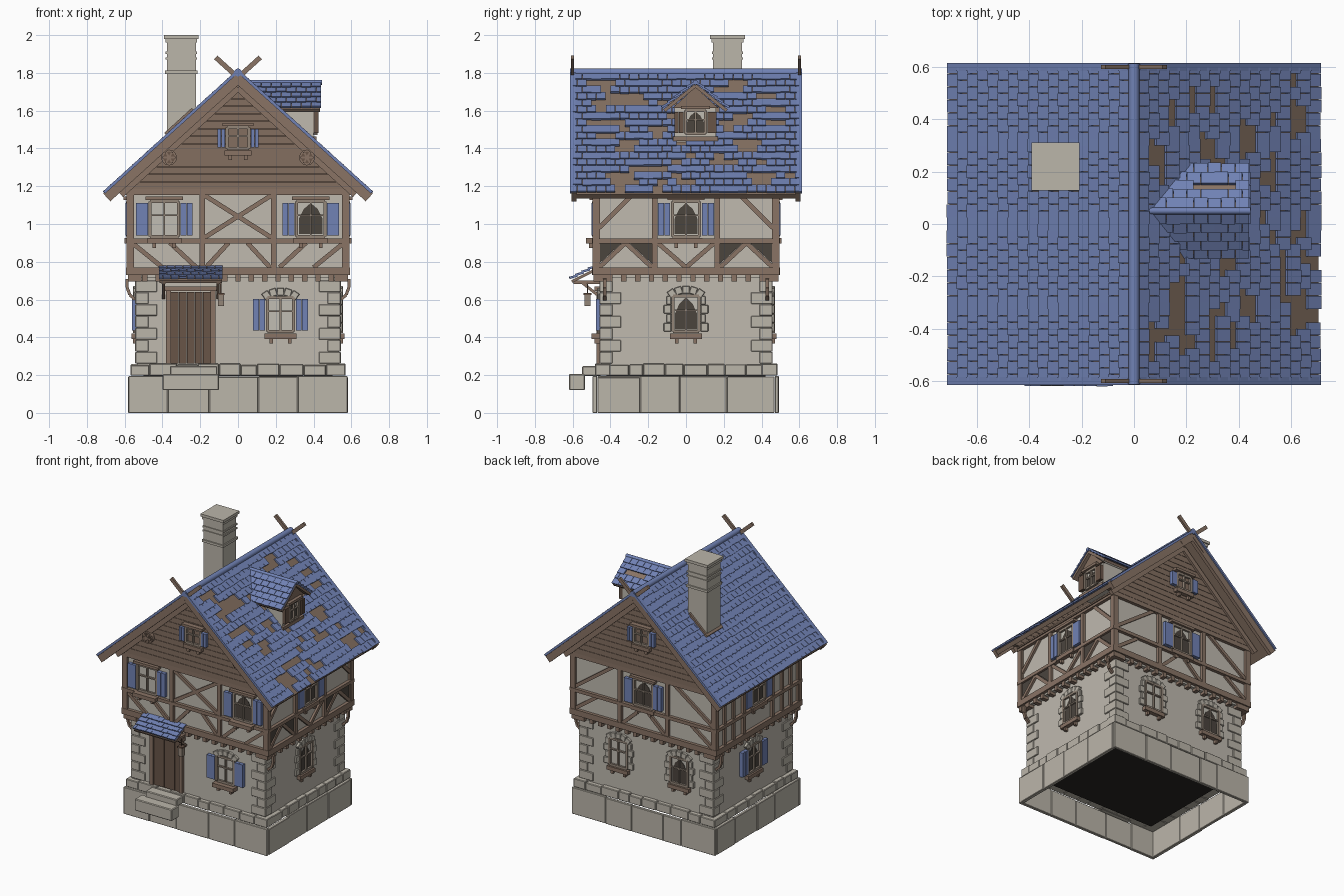
import bpy, bmesh, math, random
from mathutils import Vector, Matrix

random.seed(4)
if "Cube" in bpy.data.objects:
    bpy.data.objects.remove(bpy.data.objects["Cube"], do_unlink=True)

# Flat colours
PALETTE = {
    "plaster": (190, 184, 173), "stone": (186, 180, 168), "timber": (136, 115, 101),
    "siding": (130, 110, 96), "dark_wood": (104, 85, 73), "slate_blue": (112, 129, 179),
    "pale_glass": (192, 188, 178), "smoky_glass": (76, 70, 64), "void": (44, 42, 39),
    "window_frame": (146, 133, 120)}
MATS = {}
for name, rgb in PALETTE.items():
    m = bpy.data.materials.new(name)
    m.use_nodes = True
    col = [(c / 255) ** 2.2 for c in rgb] + [1]
    m.diffuse_color = col
    m.node_tree.nodes["Principled BSDF"].inputs["Base Color"].default_value = col
    MATS[name] = m

parts = {}
FRONT, RIGHT, BACK, LEFT = range(4)


def prism(part, mat, pts, d0, d1, face=FRONT):
    """Extrude a (sideways, up) outline outward from d0 to d1 on one side of the house."""
    bm = parts.setdefault(part, (bmesh.new(), mat))[0]
    rot = Matrix.Rotation(face * math.pi / 2, 3, 'Z')
    a, b = [[bm.verts.new(rot @ Vector((u, -d, z))) for u, z in pts] for d in (d0, d1)]
    n = len(pts)
    bm.faces.new(a)
    bm.faces.new(b[::-1])
    for i in range(n):
        bm.faces.new((a[i], b[i], b[(i + 1) % n], a[(i + 1) % n]))


def box(part, mat, u0, u1, z0, z1, d0, d1, face=FRONT):
    prism(part, mat, [(u0, z0), (u1, z0), (u1, z1), (u0, z1)], d0, d1, face)


def beam(part, mat, p, q, width, d0, d1, face=FRONT):
    p, q = Vector(p), Vector(q)
    t = (q - p).normalized() * width / 2
    n = Vector((-t.y, t.x))
    prism(part, mat, [p - n, q - n, q + n, p + n], d0, d1, face)


def ring(u, z, r, n=12):
    return [(u + r * math.cos(k * math.tau / n), z + r * math.sin(k * math.tau / n)) for k in range(n)]


def tiles(part, face, top, low, d0, d1, rows, cols, missing=()):
    """Staggered, overlapping slates down one slope."""
    a = Vector(top)
    s = (Vector(low) - a) / rows
    n = Vector((-s.y, s.x)).normalized()
    n = n if n.y > 0 else -n
    w = (d1 - d0) / cols
    for r in range(rows):
        for c in range(cols + r % 2):
            if (r, c) in missing:
                continue
            e0 = max(d0, d0 + (c - .5 * (r % 2)) * w)
            e1 = min(d1, d0 + (c + 1 - .5 * (r % 2)) * w)
            p, q = a + s * r, a + s * (r + 1.12 + random.uniform(0, .1))
            prism(part, "slate_blue", [p, q + n * .008, q + n * .02, p + n * .012],
                  e0 + .0008, e1 - .0008, face)


def course(part, face, half, z0, z1, d0, d1, size):
    """A row of stones with uneven lengths."""
    n = round(2 * half / size)
    cuts = [-half] + [-half + 2 * half * (k + random.uniform(-.2, .2)) / n for k in range(1, n)] + [half]
    for u0, u1 in zip(cuts, cuts[1:]):
        box(part, "stone", u0 + .001, u1 - .001, z0, z1 - random.uniform(0, .01),
            d0, d1 - random.uniform(0, .006), face)


def window(face, u, z0, z1, w, D, shutter=None, sw=.066, pane="pale_glass", gothic=True,
           stone=False, sill=.03):
    h, a = w / 2, z1 - z0
    box("window_panes_" + pane, pane, u - h, u + h, z0, z1, D, D + .006, face)
    if gothic:
        arch = [(-.42, .06), (.42, .06), (.42, .5), (.25, .78), (0, .95), (-.25, .78), (-.42, .5)]
        prism("dark_panes", "smoky_glass", [(u + x * w, z0 + y * a) for x, y in arch], D, D + .009, face)
    for x, t in ((-h, .016), (h, .016), (0, .009)):
        box("window_frames", "window_frame", u + x - t / 2, u + x + t / 2, z0, z1, D, D + .022, face)
    for z, t in ((z0, .016), (z1, .016), (z0 + a * .6, .009)):
        box("window_frames", "window_frame", u - h, u + h, z - t / 2, z + t / 2, D, D + .02, face)
    if sill:
        box("window_boxes", "timber", u - h - .015, u + h + .015, z0 - .038, z0 - .01, D, D + sill, face)
    for s in (-1, 1):
        if sill:
            x = u + s * h * .7
            box("sill_corbels", "timber", x - .009, x + .009, z0 - .062, z0 - .038, D, D + sill * .7, face)
        if shutter:
            for k in (0, 1):
                x = u + s * (h + .01 + sw * (k + .5) / 2)
                box("shutters_" + shutter, shutter, x - sw / 4 + .001, x + sw / 4 - .001,
                    z0 + .005, z1 - .008, D, D + .026, face)
    if stone:
        # Fan of arch stones, and jambs where there are no shutters
        for k in range(-2, 3):
            t = k * .3
            p = Vector((u + math.sin(t) * w * .8, z1 + .012 - (1 - math.cos(t)) * .09))
            beam("window_stones", "stone", p, p + Vector((math.sin(t), math.cos(t))) * .04, .038, D, D + .02, face)
        if not shutter:
            for s in (-1, 1):
                for k in range(4):
                    x, L = u + s * (h + .008), (.04, .026)[k % 2]
                    box("window_stones", "stone", min(x, x + s * L), max(x, x + s * L),
                        z0 + a * k / 4, z0 + a * (k + .96) / 4, D, D + .018, face)
    else:
        box("window_heads", "timber", u - h - .025, u + h + .025, z1 + .008, z1 + .026, D, D + .035, face)


# Foundation ring, coping stones and ground floor walls
for face in range(4):
    front = face % 2 == 0
    course("foundation_blocks", face, .58 if front else .47, 0, .197, .47 if front else .555, .495 if front else .582, .25)
    course("coping_stones", face, .57 if front else .43, .197, .262, .4 if front else .49, .485 if front else .57, .11)
box("ground_floor_walls", "plaster", -.535, .535, .2, .73, -.45, .45)
box("floor_underside", "void", -.5, .5, .192, .199, -.42, .42)
box("entry_steps", "stone", -.4, -.1, .12, .205, .535, .62)
box("entry_steps", "stone", -.36, -.11, .195, .248, .45, .55)

# Corner stones
for k in range(7):
    lx, ly = ((.115, .07), (.07, .115))[k % 2]
    for s in (-1, 1):
        for t in (-1, 1):
            x, y = s * .544, t * .459
            box("corner_stones", "stone", *sorted((x, x - s * lx)), .262 + k * .063,
                .323 + k * .063, *sorted((y, y - t * ly)))

# Upper floor: plaster core, joist ends and timber frame
box("upper_floor_walls", "plaster", -.57, .57, .715, 1.18, -.475, .475)
BRACES = {
    FRONT: [(-.19, .92, .19, 1.16), (.17, .77, .05, .9), (.56, .9, .4, .77), (.22, .77, .36, .9)],
    RIGHT: [(.46, .98, .28, 1.16), (.46, .77, .32, .9), (.32, .9, .18, .77), (.15, .9, 0, .77)],
    BACK: [(.56, .93, .24, 1.16), (.56, .77, .38, .9), (.17, .77, .03, .9)],
    LEFT: [(.28, .77, .28, 1.16), (.38, .77, .38, 1.16)]}
for face in range(4):
    front = face % 2 == 0
    W, D, post = (.585, .475, .19) if front else (.495, .57, .165)
    args = (D - .02, D + .02, face)
    for s in (-1, 1):
        box("timber_posts", "timber", *sorted((s * W, s * (W - .035))), .73, 1.18, *args)
        box("timber_posts", "timber", s * post - .014, s * post + .014, .76, 1.17, *args)
        for u0, z0, u1, z1 in BRACES[face]:
            beam("timber_braces", "timber", (s * u0, z0), (s * u1, z1), .024, D - .02, D + .015, face)
    for z, t in ((.75, .042), (.91, .024), (1.17, .034)):
        box("timber_rails", "timber", -W, W, z - t / 2, z + t / 2, D - .02, D + .023, face)
    n = 16 if front else 13
    for k in range(n + 1):
        u = (W - .02) * (2 * k / n - 1)
        box("joist_ends", "timber", u - .014, u + .014, .695, .73, D - .06, D + .012, face)
for s in (-1, 1):
    prism("bare_panels", "smoky_glass", [(s * .46, .79), (s * .46, .9), (s * .34, .9)], .57, .578, RIGHT)
    prism("bare_panels", "smoky_glass", [(s * .3, .9), (s * .18, .9), (s * .18, .79)], .57, .578, RIGHT)

# Curved brackets below the overhang
hook = [(.588, .71), (.587, .665), (.573, .625), (.545, .6)]
for s in (-1, 1):
    for d in (-.43, .43):
        for p, q in zip(hook, hook[1:]):
            beam("curved_brackets", "timber", (s * p[0], p[1]), (s * q[0], q[1]), .016, d - .01, d + .01)

# Windows
blue = "slate_blue"
window(FRONT, -.39, .935, 1.12, .15, .475, blue, gothic=False, sill=.055)
window(FRONT, .385, .935, 1.12, .15, .475, blue, sill=.055)
window(FRONT, .225, .43, .61, .14, .45, blue, gothic=False, stone=True, sill=.05)
window(RIGHT, 0, .935, 1.12, .145, .57, blue)
window(RIGHT, 0, .43, .62, .14, .535, stone=True)
window(BACK, 0, .935, 1.12, .15, .475, blue)
window(BACK, -.22, .43, .62, .14, .45, gothic=False, stone=True)
window(BACK, .27, .43, .62, .14, .45, stone=True)
window(LEFT, 0, .935, 1.12, .145, .57, blue)
window(LEFT, 0, .43, .62, .14, .535, blue, stone=True)

# Gables: boarding, edge trim, small windows, crossed finials
prism("attic_core", "siding", [(-.6, 1.17), (.6, 1.17), (0, 1.74)], -.49, .49)
for face in (FRONT, BACK):
    for k in range(14):
        z0, z1 = 1.185 + k * .04, 1.223 + k * .04
        w0, w1 = (1.765 - z0) / .915, max(.004, (1.765 - z1) / .915)
        prism("gable_boards", "siding", [(-w0, z0), (w0, z0), (w1, z1), (-w1, z1)], .47, .5, face)
    window(face, 0, 1.4, 1.51, .115, .5, blue, sw=.042, pane="siding", gothic=False)
    for s in (-1, 1):
        beam("gable_trim", "timber", (0, 1.72), (s * .62, 1.155), .035, .49, .515, face)
        beam("barge_boards", "timber", (0, 1.772), (s * .695, 1.141), .056, .58, .605, face)
        beam("verge_tiles", "slate_blue", (0, 1.809), (s * .709, 1.167), .016, .585, .615, face)
        beam("crossed_finials", "timber", (s * .1, 1.685), (-s * .118, 1.882), .026, .592, .608, face)
for s in (-1, 1):
    u = s * .365
    prism("rosettes", "timber", ring(u, 1.352, .042), .49, .526)
    prism("rosette_hollows", "dark_wood", ring(u, 1.352, .031), .52, .53)
    for k in range(3):
        v = Vector((math.cos(k * math.pi / 3), math.sin(k * math.pi / 3))) * .034
        beam("rosettes", "timber", Vector((u, 1.352)) - v, Vector((u, 1.352)) + v, .01, .52, .535)

# Main roof, with lost slates on the right slope
missing = set()
for k in range(50):
    r, c = random.randrange(1, 17), random.randrange(1, 23)
    for step in range(random.randint(1, 3)):
        missing.add((r, c + step))
    if k % 4 == 0:
        missing.add((r + 1, c + 1))
for s in (-1, 1):
    beam("roof_underlay", "siding", (0, 1.778), (s * .695, 1.146), .03, -.6, .6)
    tiles("roof_slates", FRONT, (0, 1.795), (s * .695, 1.165), -.6, .6, 18, 24, missing if s > 0 else ())
prism("ridge_cap", "slate_blue", ring(0, 1.802, .021), -.613, .613)

# Dormer
prism("dormer_body", "plaster", [(-.06, 1.43), (.16, 1.43), (.16, 1.62), (.05, 1.72), (-.06, 1.62)], .15, .4, RIGHT)
prism("dormer_gable", "siding", [(-.07, 1.615), (.17, 1.615), (.05, 1.725)], .39, .412, RIGHT)
box("dormer_sill", "timber", -.07, .17, 1.44, 1.462, .35, .415, RIGHT)
window(RIGHT, .05, 1.478, 1.6, .105, .4, "dark_wood", sw=.05, sill=0)
for s in (-1, 1):
    e = .05 + s * .165
    beam("dormer_underlay", "timber", (.05, 1.733), (e, 1.6), .018, .08, .435, RIGHT)
    tiles("dormer_slates", RIGHT, (.05, 1.744), (e, 1.612), .07, .44, 5, 7,
          {(2, 3), (2, 4), (2, 5)} if s > 0 else ())
prism("dormer_ridge", "slate_blue", ring(.05, 1.75, .013), .06, .445, RIGHT)

# Chimney
for half, z0, z1 in ((.077, 1.35, 1.98), (.086, 1.795, 1.812), (.083, 1.87, 1.882),
                     (.083, 1.9, 1.912), (.084, 1.96, 1.985), (.092, 1.98, 2.0)):
    box("chimney", "stone", -.3 - half, -.3 + half, z0, z1, -.22 - half, -.22 + half)
beam("chimney_skirt", "timber", (-.37, 1.46), (-.225, 1.592), .06, -.311, -.129)

# Door, canopy and lantern
for k in range(5):
    u = -.355 + k * .042
    box("door_planks", "dark_wood", u + .001, u + .041, .262, .64, .45, .462)
for u in (-.368, -.132):
    box("door_frame", "timber", u - .013, u + .013, .262, .65, .45, .475)
box("door_frame", "timber", -.392, -.108, .645, .668, .45, .485)
tiles("canopy_slates", RIGHT, (-.475, .77), (-.605, .705), -.42, -.08, 4, 8)
beam("canopy_underlay", "timber", (-.46, .767), (-.605, .695), .014, -.415, -.085, RIGHT)
for x in (-.395, -.105):
    beam("canopy_brackets", "timber", (-.45, .692), (-.595, .692), .018, x - .01, x + .01, RIGHT)
    beam("canopy_brackets", "timber", (-.45, .61), (-.55, .69), .015, x - .008, x + .008, RIGHT)
box("lantern", "window_frame", -.107, -.075, .565, .625, .505, .537)
box("lantern_cap", "dark_wood", -.111, -.071, .625, .636, .5, .542)
box("lantern_cap", "dark_wood", -.094, -.088, .636, .69, .518, .524)

# Turn every part into an object
BEVELED = {"foundation_blocks": .003, "coping_stones": .004, "entry_steps": .005,
           "corner_stones": .003, "window_stones": .003}
for name, (bm, mat) in parts.items():
    bmesh.ops.recalc_face_normals(bm, faces=bm.faces)
    mesh = bpy.data.meshes.new(name)
    bm.to_mesh(mesh)
    bm.free()
    mesh.materials.append(MATS[mat])
    ob = bpy.data.objects.new(name, mesh)
    bpy.context.scene.collection.objects.link(ob)
    if name in BEVELED:
        mod = ob.modifiers.new("worn_edges", 'BEVEL')
        mod.width, mod.segments = BEVELED[name], 1
    if name in ("ridge_cap", "dormer_ridge"):
        mesh.shade_smooth()
        mesh.set_sharp_from_angle(angle=math.radians(40))
